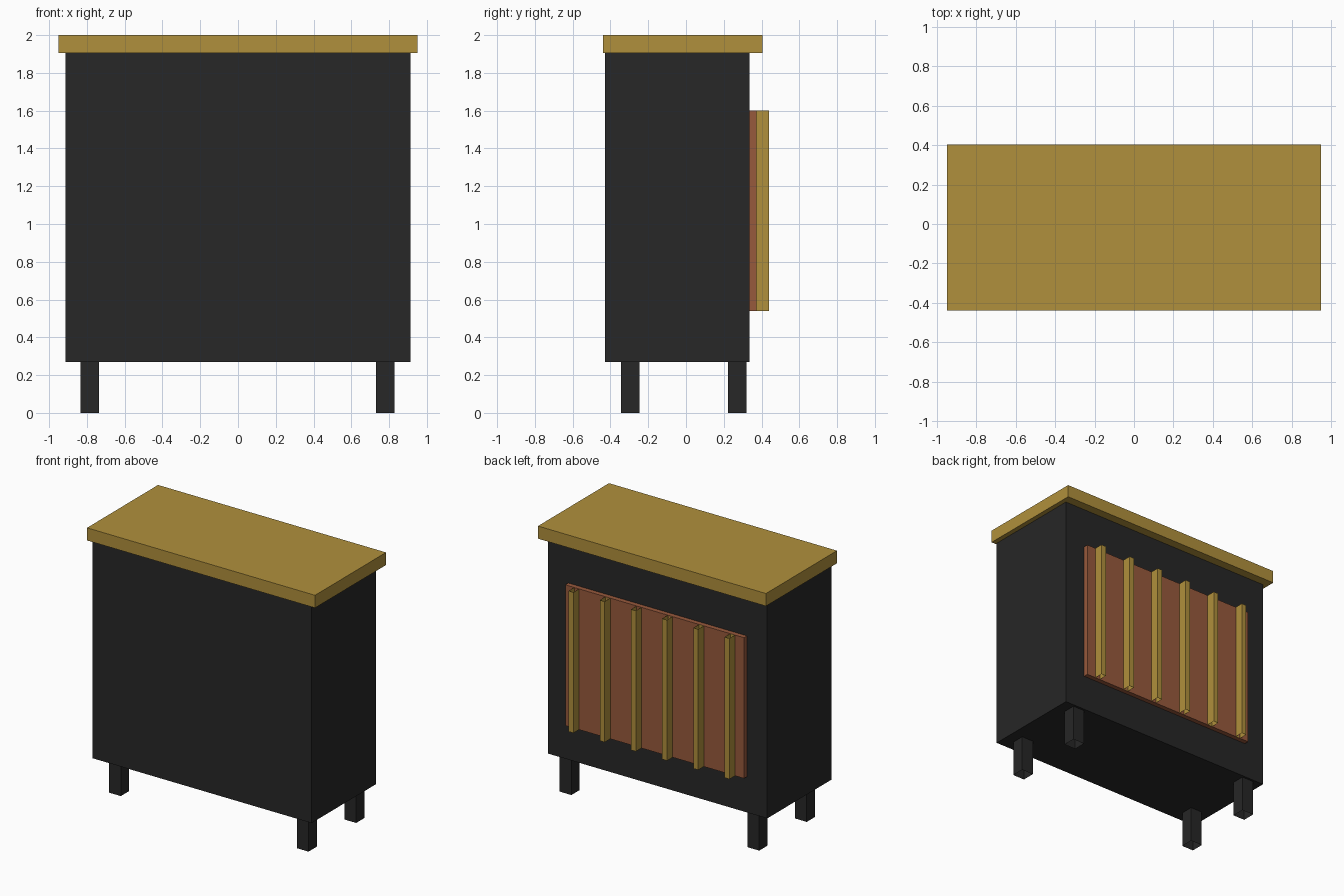
import bpy
import bmesh

if "Cube" in bpy.data.objects:
    bpy.data.objects.remove(bpy.data.objects["Cube"])


def material(name, color):
    m = bpy.data.materials.new(name)
    m.diffuse_color = (*color, 1)
    m.use_nodes = True
    m.node_tree.nodes["Principled BSDF"].inputs["Base Color"].default_value = m.diffuse_color
    return m


dark = material("dark_paint", (0.02, 0.02, 0.02))
wood = material("light_wood", (0.434, 0.279, 0.045))
brown = material("brown_wood", (0.31, 0.10, 0.045))


def box(name, x, y, z, mat, open_ends=False):
    """Box from (min, max) ranges; open_ends leaves off the top and bottom."""
    bm = bmesh.new()
    bmesh.ops.create_cube(bm, size=1)
    for v in bm.verts:
        v.co = [r[0] + (c + 0.5) * (r[1] - r[0]) for c, r in zip(v.co, (x, y, z))]
    bm.normal_update()
    if open_ends:
        ends = [f for f in bm.faces if abs(f.normal.z) > 0.9]
        bmesh.ops.delete(bm, geom=ends, context='FACES_ONLY')
    mesh = bpy.data.meshes.new(name)
    bm.to_mesh(mesh)
    bm.free()
    mesh.materials.append(mat)
    obj = bpy.data.objects.new(name, mesh)
    bpy.context.collection.objects.link(obj)
    return obj


# Cabinet body and overhanging counter top
box("cabinet_body", (-0.913, 0.913), (-0.428, 0.337), (0.27, 1.905), dark)
box("counter_top", (-0.95, 0.95), (-0.44, 0.405), (1.905, 2.0), wood)

# Back panel with open-ended vertical slats
box("back_panel", (-0.745, 0.745), (0.337, 0.373), (0.54, 1.60), brown)
for i in range(6):
    cx = -0.65 + 0.26 * i
    box(f"slat_{i + 1}", (cx - 0.02, cx + 0.02), (0.373, 0.44), (0.54, 1.60), wood, True)

# Four hollow square legs
h = 0.049
for side, cx in (("left", -0.785), ("right", 0.78)):
    for end, cy in (("front", -0.295), ("back", 0.271)):
        box(f"{end}_{side}_leg", (cx - h, cx + h), (cy - h, cy + h), (0, 0.27), dark, True)
